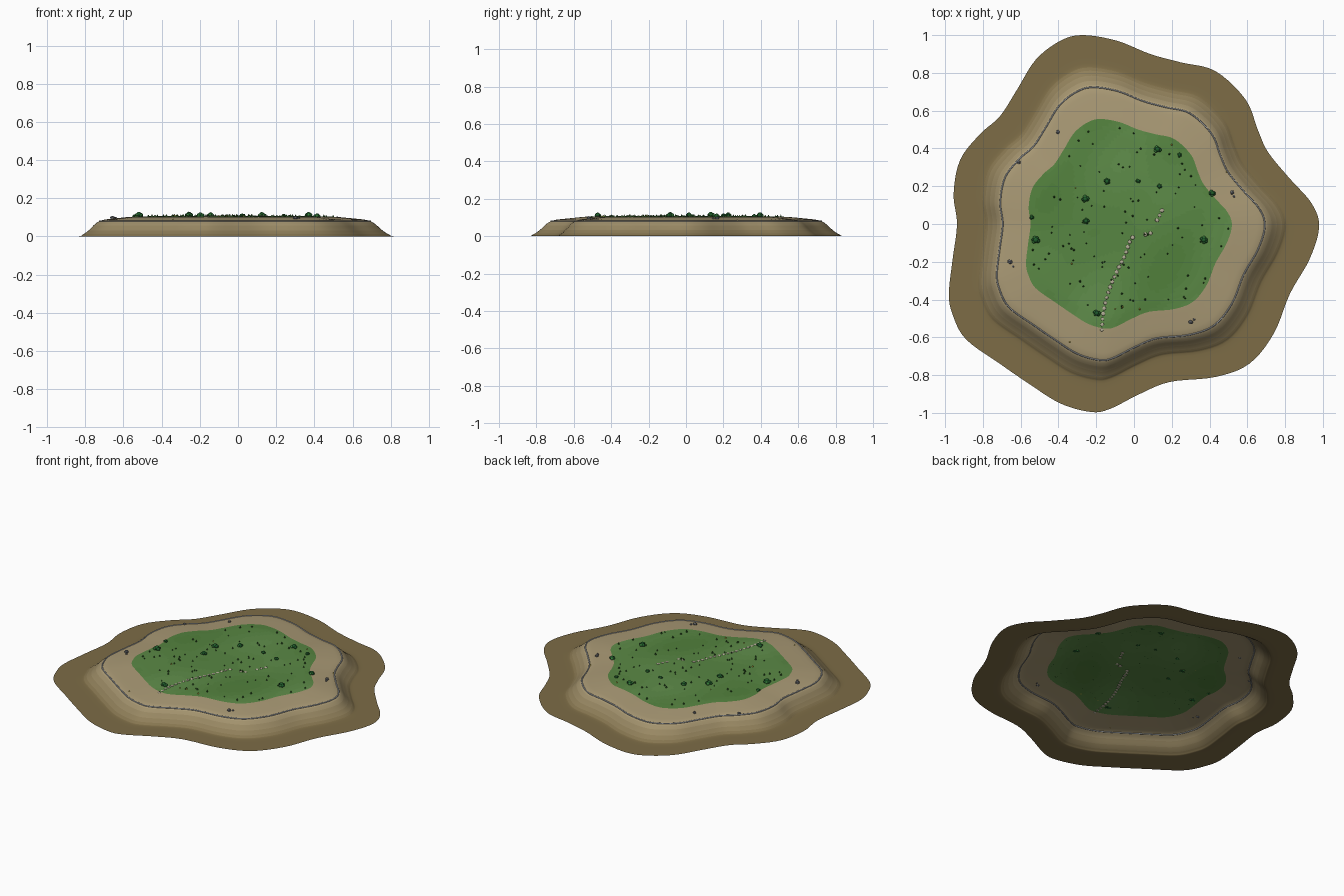
import bpy, bmesh, math, random
from mathutils import Vector, Matrix

if "Cube" in bpy.data.objects:
    bpy.data.objects.remove(bpy.data.objects["Cube"])

random.seed(4)
CX = -0.06   # all contours shrink towards this x

# outer contour (x, y), counter-clockwise
OUTLINE = [(.98, -.015), (.94, .11), (.825, .24), (.71, .38), (.655, .50), (.59, .66), (.43, .81),
           (.25, .855), (.085, .90), (-.09, .97), (-.27, 1.0), (-.39, .97), (-.52, .87), (-.62, .71),
           (-.71, .57), (-.815, .476), (-.92, .34), (-.955, .16), (-.937, 0), (-.96, -.185),
           (-.98, -.37), (-.96, -.48), (-.89, -.61), (-.71, -.74), (-.55, -.85), (-.39, -.95),
           (-.23, -.995), (-.13, -.98), (.03, -.90), (.19, -.836), (.43, -.81), (.61, -.74),
           (.74, -.58), (.825, -.37), (.93, -.185)]
# height over contour scale
PROFILE = [(0, .107), (.3, .107), (.5, .105), (.556, .102), (.61, .097), (.67, .091), (.70, .087),
           (.724, .080), (.75, .064), (.785, .032), (.82, .009), (.85, 0), (1, 0)]


def spline(pts, n, closed):
    """Catmull-Rom through 2D points."""
    out, m = [], len(pts)
    get = lambda i: Vector(pts[i % m] if closed else pts[max(0, min(m - 1, i))])
    for i in range(m if closed else m - 1):
        a, b, c, d = (get(i + k) for k in (-1, 0, 1, 2))
        for k in range(n):
            t = k / n
            out.append(.5 * (2 * b + (c - a) * t + (2 * a - 5 * b + 4 * c - d) * t * t
                             + (3 * b - a - 3 * c + d) * t ** 3))
    return out


RIM = spline(OUTLINE, 5, True)
N = len(RIM)
ANG = [math.atan2(p.y, p.x - CX) for p in RIM]


def height(s):
    for (a, za), (b, zb) in zip(PROFILE, PROFILE[1:]):
        if s <= b:
            return za + (zb - za) * (s - a) / (b - a)
    return 0


def at(s, i, z):
    p = RIM[i % N]
    return Vector((CX + (p.x - CX) * s, p.y * s, z))


def ground(x, y):
    a = math.atan2(y, x - CX)
    i = min(range(N), key=lambda k: abs(math.remainder(ANG[k] - a, math.tau)))
    s = math.hypot(x - CX, y) / math.hypot(RIM[i].x - CX, RIM[i].y)
    return Vector((x, y, height(s)))


def mat(name, r, g, b):
    m = bpy.data.materials.new(name)
    m.diffuse_color = [(c / 255) ** 2.2 for c in (r, g, b)] + [1]
    m.use_nodes = True
    m.node_tree.nodes["Principled BSDF"].inputs["Base Color"].default_value = m.diffuse_color
    return m


def finish(name, bm, mats, smooth=True):
    me = bpy.data.meshes.new(name)
    bm.to_mesh(me)
    bm.free()
    for m in mats:
        me.materials.append(m)
    me.polygons.foreach_set("use_smooth", [smooth] * len(me.polygons))
    ob = bpy.data.objects.new(name, me)
    bpy.context.collection.objects.link(ob)
    return ob


def sheet(name, rings, mats, pick):
    """Loft of scaled contours; rings are (scale, z) from outside in."""
    bm = bmesh.new()
    prev = None
    for s, z in rings:
        row = [bm.verts.new(at(s, i, z)) for i in range(N)] if s > 0 else [bm.verts.new((CX, 0, z))] * N
        if prev:
            for i in range(N):
                j = (i + 1) % N
                vs = [prev[i], prev[j], row[j], row[i]] if s > 0 else [prev[i], prev[j], row[i]]
                f = bm.faces.new(vs)
                f.material_index = pick(f.calc_center_median(), s)
        prev = row
    return finish(name, bm, mats)


# sandy bank: flat skirt, slope and plateau, fading from brown to pale sand
steps = spline(PROFILE, 4, False) + [Vector((1, 0))]
sand_rings = [(p.x, max(0, p.y)) for p in reversed(steps) if p.x >= .5559]
sand = [mat("sand_%d" % k, 124 + 9 * k, 108 + 9 * k, 72 + 9 * k) for k in range(6)]
sheet("sand_bank", sand_rings, sand,
      lambda c, s: max(0, min(5, int((.85 - s) / .14 * 5.99))))

# grass top with soft patches of shade
grass_rings = [(.556 * (1 - k / 30), height(.556 * (1 - k / 30))) for k in range(30)] + [(0, .107)]
grass = [mat("grass_%d" % k, 82 + 3 * k, 127 + 3 * k, 62 + 3 * k) for k in range(6)]


def patch(c, s):
    v = math.sin(7 * c.x + 2 * c.y + 1) * math.sin(6 * c.y - 3 * c.x) + .4 * math.sin(13 * c.x - 9 * c.y)
    return max(0, min(5, int((v + 1.4) / 2.8 * 6)))


sheet("grass_top", grass_rings, grass, patch)

# pale line along the plateau edge
cu = bpy.data.curves.new("edge_line", "CURVE")
cu.dimensions = "3D"
cu.bevel_depth, cu.bevel_resolution = .004, 1
sp = cu.splines.new("POLY")
sp.points.add(N - 1)
for i, p in enumerate(sp.points):
    p.co = (*at(.724, i, .081), 1)
sp.use_cyclic_u = True
cu.materials.append(mat("edge_grey", 172, 176, 180))
bpy.context.collection.objects.link(bpy.data.objects.new("edge_line", cu))


def blob(bm, pos, size, sub=1, mi=0):
    r = bmesh.ops.create_icosphere(bm, subdivisions=sub, radius=1,
                                   matrix=Matrix.LocRotScale(pos, Matrix.Rotation(random.random() * 6, 3, 'Z'), size))
    for f in {f for v in r["verts"] for f in v.link_faces}:
        f.material_index = mi


# stepping stones in three runs
bm = bmesh.new()
for run in ([(-.17, -.56), (-.165, -.49), (-.15, -.41), (-.125, -.33), (-.09, -.25), (-.05, -.17),
             (-.025, -.10), (-.005, -.068)],
            [(.06, -.055), (.09, -.048)], [(.122, .02), (.15, .075)]):
    last = None
    for p in spline(run, 40, False) + [Vector(run[-1])]:
        if last is None or (p - last).length > .028:
            last = p.copy()
            r = random.uniform(.009, .012)
            blob(bm, ground(p.x, p.y), (r, r * .9, .0025), 2)
finish("stepping_stones", bm, [mat("stone", 178, 172, 150)])

# bushes: clumps of small spheres
bm = bmesh.new()
for x, y, r in [(-.143, .225, .016), (.125, .395, .018), (-.258, .132, .018), (-.254, .015, .016),
                (-.52, -.085, .02), (.37, -.085, .018), (.415, .163, .016), (-.197, -.472, .017),
                (.022, .228, .011), (.135, .2, .012), (.24, .365, .011), (-.542, .035, .011)]:
    g = ground(x, y)
    blob(bm, g + Vector((0, 0, r * .5)), (r * .75,) * 3, 2)
    for k in range(5):
        a = k * math.tau / 5 + random.random()
        q = r * random.uniform(.42, .6)
        blob(bm, g + Vector((math.cos(a) * r * .65, math.sin(a) * r * .65, r * .35)), (q,) * 3, 2, k % 2)
finish("bushes", bm, [mat("bush_dark", 36, 92, 46), mat("bush_light", 58, 128, 62)])

# rocks on the sand
bm = bmesh.new()
for x, y, r in [(-.403, .487, .012), (-.61, .327, .012), (-.657, -.2, .015), (-.64, -.225, .007),
                (.3, -.52, .014), (.318, -.505, .008), (.52, .167, .013), (.53, .147, .008)]:
    blob(bm, ground(x, y) + Vector((0, 0, r * .3)), (r, r * .85, r * .7))
finish("rocks", bm, [mat("rock", 112, 114, 118)], False)


def cones(name, spots, r, h, m):
    bm = bmesh.new()
    for x, y in spots:
        k = random.uniform(.6, 1.1)
        bmesh.ops.create_cone(bm, cap_ends=True, segments=5, radius1=r * k, radius2=0, depth=h * k,
                              matrix=Matrix.Translation(ground(x, y) + Vector((0, 0, h * k / 2))))
    finish(name, bm, [m], False)


# scattered grass tufts and flowers
spots = [at(.54 * math.sqrt(random.random()), random.randrange(N), 0).xy for _ in range(95)]
cones("grass_tufts", spots, .006, .011, mat("tuft", 48, 88, 38))
cones("flowers", [(.49, .275), (-.34, -.625), (.03, -.45), (-.1, -.45), (-.31, .19), (-.06, -.44),
                  (.2, .42), (-.33, -.21)], .005, .008, mat("flower", 215, 190, 70))
